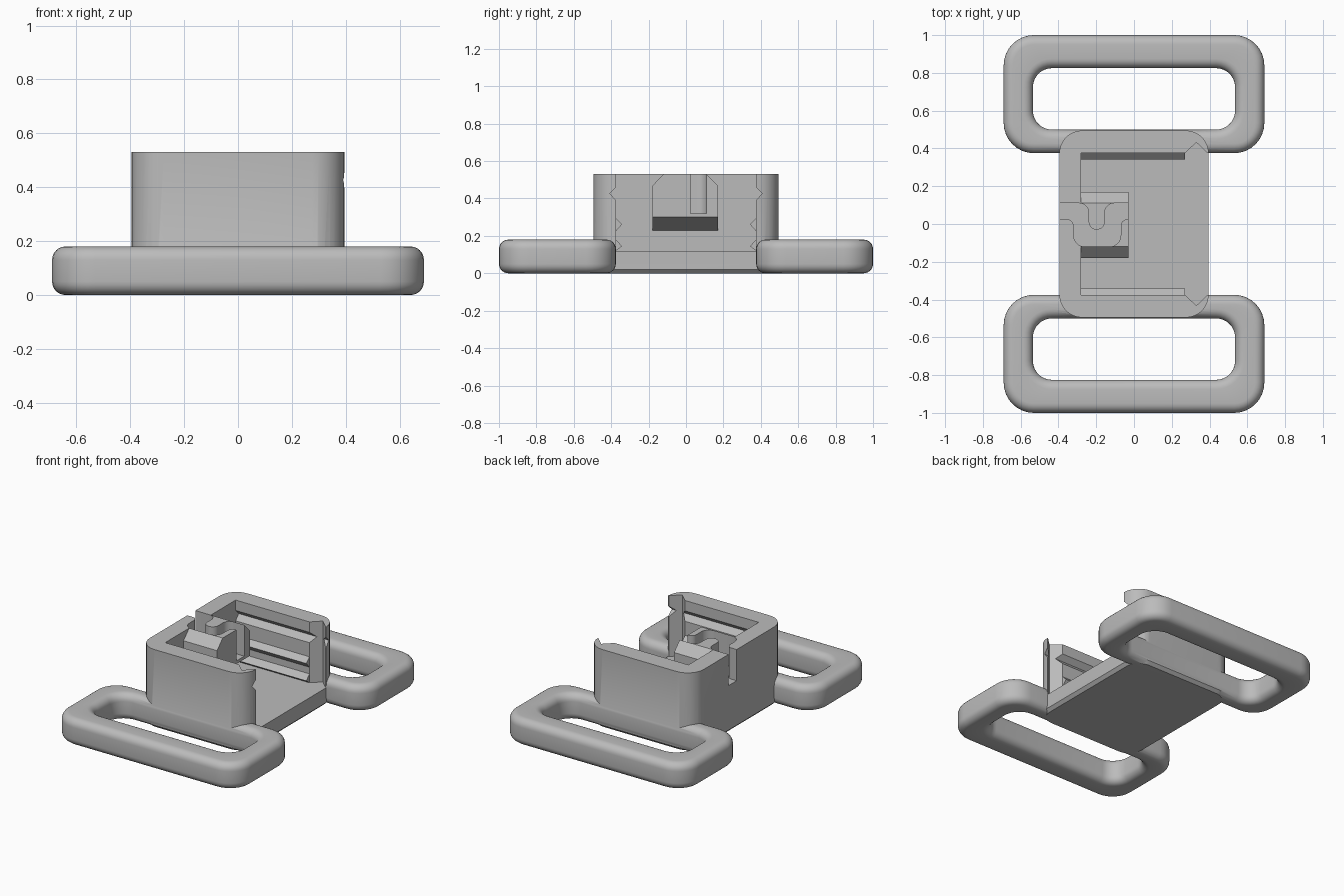
import bpy, bmesh, math
from mathutils import Vector

if "Cube" in bpy.data.objects:
    bpy.data.objects.remove(bpy.data.objects["Cube"], do_unlink=True)

grey = bpy.data.materials.new("plain grey")
grey.use_nodes = True
COLOUR = (0.5, 0.5, 0.5, 1)
grey.diffuse_color = COLOUR
grey.node_tree.nodes["Principled BSDF"].inputs["Base Color"].default_value = COLOUR


def finish(name, bm):
    bmesh.ops.recalc_face_normals(bm, faces=bm.faces)
    mesh = bpy.data.meshes.new(name)
    bm.to_mesh(mesh)
    bm.free()
    ob = bpy.data.objects.new(name, mesh)
    bpy.context.collection.objects.link(ob)
    mesh.materials.append(grey)
    return ob


def fillet(corners, steps=8):
    """Round polygon corners given as (x, y, radius)."""
    out = []
    for i, (x, y, r) in enumerate(corners):
        p = Vector((x, y))
        if r <= 0:
            out.append(p)
            continue
        a = (Vector(corners[i - 1][:2]) - p).normalized()
        b = (Vector(corners[(i + 1) % len(corners)][:2]) - p).normalized()
        centre = p + (a + b) * r
        for k in range(steps + 1):
            t = k / steps * math.pi / 2
            out.append(centre - b * r * math.cos(t) - a * r * math.sin(t))
    return out


def rounded_rect(cx, cy, hx, hy, r):
    return fillet([(cx + sx * hx, cy + sy * hy, r)
                   for sx, sy in ((-1, -1), (1, -1), (1, 1), (-1, 1))])


def loft(name, loops, closed=False):
    """Skin a stack of (outline, height) loops."""
    bm = bmesh.new()
    rows = [[bm.verts.new((p.x, p.y, z)) for p in pts] for pts, z in loops]
    pairs = list(zip(rows, rows[1:])) + ([(rows[-1], rows[0])] if closed else [])
    for a, b in pairs:
        for i in range(len(a)):
            j = (i + 1) % len(a)
            bm.faces.new((a[i], a[j], b[j], b[i]))
    if not closed:
        bm.faces.new(rows[0])
        bm.faces.new(rows[-1])
    return finish(name, bm)


def prism_x(name, profile, x0, x1):
    """Extrude a (y, z) profile along x."""
    bm = bmesh.new()
    a, b = ([bm.verts.new((x, y, z)) for y, z in profile] for x in (x0, x1))
    bm.faces.new(a)
    bm.faces.new(b)
    for i in range(len(a)):
        j = (i + 1) % len(a)
        bm.faces.new((a[i], a[j], b[j], b[i]))
    return finish(name, bm)


def boolean(ob, tool, operation, keep=False):
    mod = ob.modifiers.new("cut", 'BOOLEAN')
    mod.operation, mod.object, mod.solver = operation, tool, 'EXACT'
    bpy.context.view_layer.objects.active = ob
    bpy.ops.object.modifier_apply(modifier=mod.name)
    if not keep:
        bpy.data.objects.remove(tool, do_unlink=True)


# Housing block with a small chamfer round the base
WALL, FLOOR, TOP, BACK, FRONT = 0.375, 0.12, 0.53, -0.28, 0.395
housing = loft("housing", [
    (rounded_rect(0, 0, 0.395 - d, 0.495 - d, 0.12 - d), z)
    for d, z in ((0.02, 0), (0, 0.02), (0, TOP))])


# Strap loops with rounded edges, joined to both ends
def strap_loop(side):
    edge, height, steps = 0.05, 0.18, 6
    arc = [k / steps * math.pi / 2 for k in range(steps + 1)]
    up = [(edge * (1 - math.sin(t)), edge * (1 - math.cos(t))) for t in arc]
    half = up + [(d, height - z) for d, z in reversed(up)]
    outer = [(rounded_rect(0, side * 0.6875, 0.69 - d, 0.3125 - d, 0.16 - d), z)
             for d, z in half]
    inner = [(rounded_rect(0, side * 0.6625, 0.535 + d, 0.1625 + d, 0.1 + d), z)
             for d, z in reversed(half)]
    return loft("strap_loop", outer + inner, closed=True)


for side in (-1, 1):
    boolean(housing, strap_loop(side), 'UNION')

# Cavity open at the top and on one side
cavity = prism_x("cavity_cutter", [(-WALL, FLOOR), (WALL, FLOOR), (WALL, 0.6), (-WALL, 0.6)],
                 BACK, 0.41)
boolean(housing, cavity, 'DIFFERENCE')

for side in (-1, 1):
    # Long snap groove under the rim
    groove = prism_x("groove_cutter", [(side * y, z) for y, z in (
        (0.36, 0.46), (WALL, 0.46), (0.407, 0.427), (WALL, 0.39), (0.36, 0.39))], BACK, 0.43)
    boolean(housing, groove, 'DIFFERENCE')
    # Upright V groove beside the opening
    vee = [Vector((x, side * y)) for x, y in (
        (0.27, 0.36), (0.27, WALL), (0.33, 0.432), (0.39, WALL), (0.39, 0.36))]
    boolean(housing, loft("vee_cutter", [(vee, FLOOR), (vee, 0.6)]), 'DIFFERENCE')

# Catch block hanging from the back wall, sloping underneath
catch = prism_x("cable_catch", [(-0.18, 0.23), (-0.18, 0.468), (-0.12, TOP),
                                (0.11, TOP), (0.17, 0.468), (0.17, 0.23)], BACK, -0.03)
for v in catch.data.vertices:
    if v.co.z < 0.3 and v.co.x > -0.1:
        v.co.z = 0.3

# Winding cable channel through the catch and back wall
path = fillet([(-0.45, 0.11, 0), (-0.24, 0.11, 0.05), (-0.24, -0.03, 0.042),
               (-0.155, -0.03, 0.042), (-0.155, 0.11, 0.05), (0, 0.11, 0),
               (0, 0.025, 0), (-0.07, 0.025, 0.035), (-0.07, -0.12, 0.06),
               (-0.32, -0.12, 0.06), (-0.32, 0.025, 0.035), (-0.45, 0.025, 0)])
channel = loft("channel_cutter", [(path, 0.32), (path, 0.6)])
boolean(catch, channel, 'DIFFERENCE', keep=True)
boolean(housing, channel, 'DIFFERENCE')

# Snap ridges along both inner walls
ridges = []
for side, label in ((-1, "front"), (1, "back")):
    for level, low, mid, high in (("upper", 0.225, 0.262, 0.295), ("lower", FLOOR, 0.145, 0.18)):
        ridges.append(prism_x(f"{label}_{level}_ridge", [
            (side * WALL, low), (side * 0.342, mid), (side * WALL, high)], BACK, 0.27))

# Smooth curves, crisp edges
bpy.ops.object.select_all(action='DESELECT')
for ob in [housing, catch] + ridges:
    ob.select_set(True)
bpy.context.view_layer.objects.active = housing
bpy.ops.object.shade_smooth_by_angle(angle=math.radians(30))
